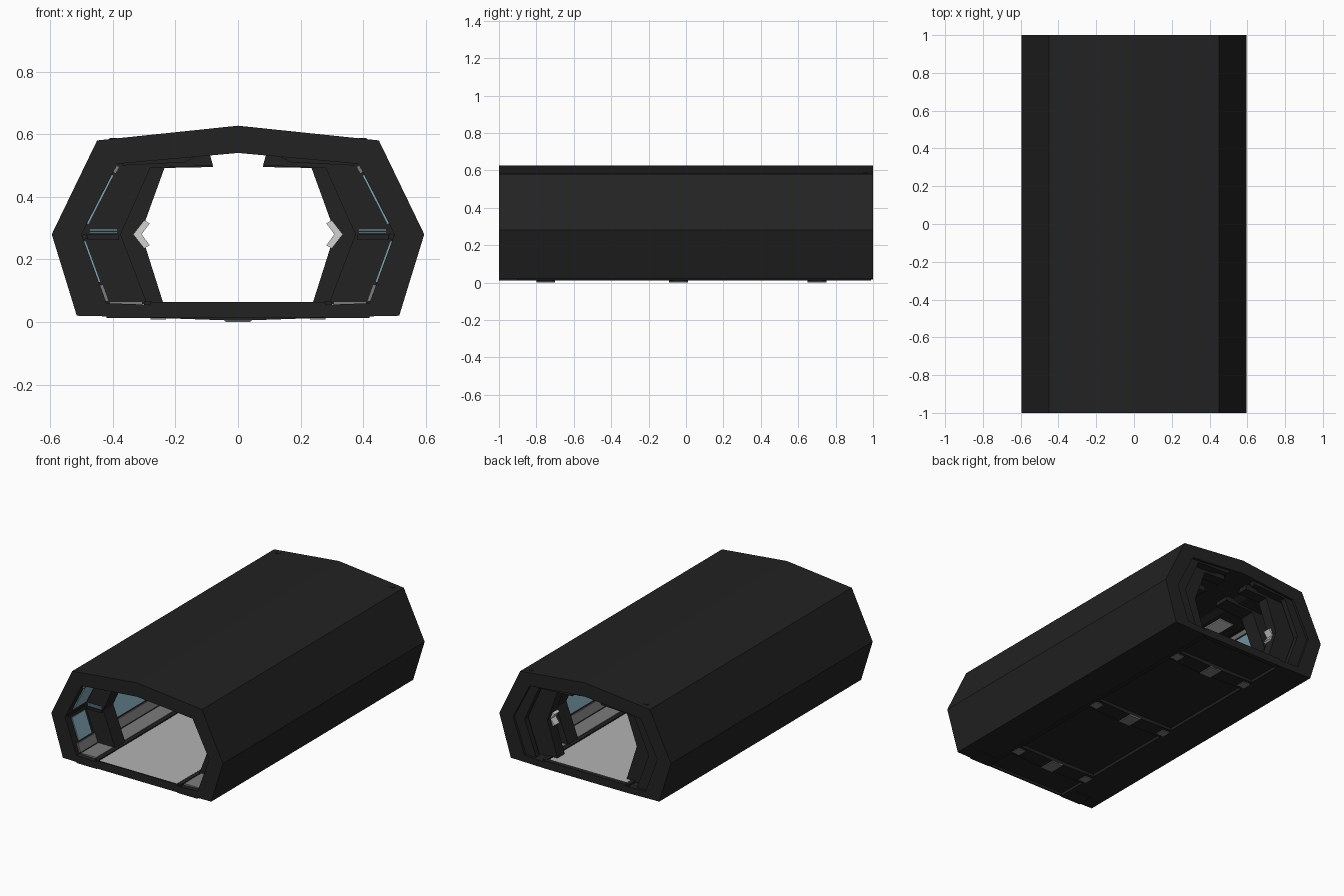
import bpy, bmesh, math
from mathutils import Vector

if "Cube" in bpy.data.objects:
    bpy.data.objects.remove(bpy.data.objects["Cube"])


def material(name, rgb):
    m = bpy.data.materials.new(name)
    m.diffuse_color = (*rgb, 1)
    m.use_nodes = True
    m.node_tree.nodes["Principled BSDF"].inputs["Base Color"].default_value = m.diffuse_color
    return m


DARK = material("near_black", (0.016, 0.016, 0.016))
GREY = material("mid_grey", (0.2, 0.2, 0.2))
FLOOR = material("floor_grey", (0.45, 0.45, 0.45))
LIGHT = material("lamp_white", (0.65, 0.65, 0.63))
GLASS = material("glass_blue", (0.22, 0.39, 0.47))


def finish(name, bm, mat):
    bmesh.ops.recalc_face_normals(bm, faces=bm.faces)
    me = bpy.data.meshes.new(name)
    bm.to_mesh(me)
    bm.free()
    me.materials.append(mat)
    ob = bpy.data.objects.new(name, me)
    bpy.context.collection.objects.link(ob)
    return ob


def add_band(bm, outer, inner, y0, y1):
    """Thick strip between two matching xz chains, extruded along y."""
    rows = [[bm.verts.new((p[0], y, p[1])) for p in chain]
            for y in (y0, y1) for chain in (outer, inner)]
    loop = [rows[0], rows[1], rows[3], rows[2]]
    for a, b in zip(loop, loop[1:] + loop[:1]):
        for i in range(len(outer) - 1):
            bm.faces.new((a[i], a[i + 1], b[i + 1], b[i]))
    for i in (0, -1):
        bm.faces.new([r[i] for r in loop])


def flip(chain):
    return [(-x, z) for x, z in chain]


def band(name, outer, inner, y0, y1, mat, mirror=True):
    bm = bmesh.new()
    add_band(bm, outer, inner, y0, y1)
    if mirror:
        add_band(bm, flip(outer), flip(inner), y0, y1)
    return finish(name, bm, mat)


def box(name, x0, x1, y0, y1, z0, z1, mat, mirror=False):
    return band(name, [(x0, z1), (x1, z1)], [(x0, z0), (x1, z0)], y0, y1, mat, mirror)


def wall_plate(name, a, b, t0, t1, d0, d1, y0, y1, mat):
    """Plate on the wall segment a-b, raised from d0 to d1 toward the middle."""
    a, b = Vector(a), Vector(b)
    d = (b - a).normalized()
    n = Vector((-d.y, d.x))
    if n.x > 0:
        n = -n
    p, q = a.lerp(b, t0), a.lerp(b, t1)
    band(name, [p + n * d0, q + n * d0], [p + n * d1, q + n * d1], y0, y1, mat)


# outer hull, open along the bottom centre
half_out = [(0.45, 0.58), (0.595, 0.28), (0.515, 0.02), (0.28, 0.015)]
half_in = [(0.385, 0.505), (0.5, 0.28), (0.42, 0.06), (0.28, 0.055)]
outer = flip(half_out)[::-1] + [(0, 0.627)] + half_out
inner = flip(half_in)[::-1] + [(0, 0.54)] + half_in
band("hull", outer, inner, -1, 1, DARK, False)

# floor deck
box("floor_base", -0.285, 0.285, -1, 1, 0.03, 0.055, DARK)
box("floor_panel", -0.27, 0.27, -0.995, 0.97, 0.055, 0.063, FLOOR)
box("floor_front_lip", -0.28, 0.28, -1, -0.99, 0.015, 0.064, DARK)
box("floor_back_lip", -0.28, 0.28, 0.97, 1, 0.015, 0.064, DARK)

# structural ribs with a floor beam under each
rib_out = [(0.09, 0.535), (0.39, 0.51), (0.51, 0.28), (0.43, 0.05)]
rib_in = [(0.08, 0.5), (0.28, 0.492), (0.375, 0.28), (0.29, 0.058)]
RIBS = (-0.75, -0.04, 0.70)
for y in RIBS:
    band("rib", rib_out, rib_in, y - 0.05, y + 0.05, DARK)
    band("floor_beam", [(-0.29, 0.05), (0, 0.05), (0.29, 0.05)],
         [(-0.29, 0.014), (0, 0.004), (0.29, 0.014)], y - 0.05, y + 0.05, DARK, False)
    box("beam_plate", -0.04, 0.04, y - 0.05, y + 0.05, 0, 0.008, GREY)
    box("beam_end_plate", 0.23, 0.28, y - 0.03, y + 0.03, 0.008, 0.016, GREY, True)
    # glowing strips on the front of the rib
    for z in (0.282, 0.291):
        box("rib_strip", 0.385, 0.475, y - 0.056, y - 0.049, z, z + 0.006, GLASS, True)
    box("rib_ledge", 0.38, 0.48, y - 0.06, y + 0.06, 0.262, 0.279, DARK, True)

# stepped back frames
band("back_outer_frame", rib_out, [(0.1, 0.51), (0.33, 0.5), (0.43, 0.28), (0.35, 0.06)],
     0.95, 0.985, DARK)
band("back_inner_frame", rib_out, [(0.08, 0.495), (0.235, 0.492), (0.31, 0.285), (0.24, 0.064)],
     0.86, 0.93, DARK)

# lamps on the inner edge of the back frame
band("lamp", [(0.3, 0.325), (0.335, 0.28), (0.3, 0.235)],
     [(0.282, 0.315), (0.308, 0.28), (0.282, 0.245)], 0.85, 0.9, LIGHT)

# wall bays between the ribs: grey linings, blue windows, sills
top, mid, low = half_in[0], half_in[1], half_in[2]
edges = [-0.97] + [v for y in RIBS for v in (y - 0.05, y + 0.05)] + [0.86]
for y0, y1 in zip(edges[::2], edges[1::2]):
    wall_plate("lower_window", low, mid, 0.3, 0.9, 0, 0.006, y0 + 0.02, y1 - 0.02, GLASS)
    wall_plate("upper_window", top, mid, 0.15, 0.85, 0, 0.006, y0 + 0.02, y1 - 0.02, GLASS)
    wall_plate("lower_lining", low, mid, 0.02, 0.26, 0, 0.01, y0, y1, GREY)
    wall_plate("upper_lining", top, mid, 0.02, 0.12, 0, 0.01, y0, y1, GREY)
    wall_plate("window_sill", low, mid, 0.92, 0.99, 0, 0.015, y0, y1, DARK)
    box("side_walkway", 0.305, 0.41, y0, y1, 0.055, 0.066, GREY, True)
    # long bays get ceiling lamps
    if y1 - y0 > 0.4:
        box("ceiling_lamp", 0.2, 0.3, y0 + 0.1, y1 - 0.1, 0.502, 0.52, LIGHT, True)

# ceiling side beams along the whole length
band("ceiling_beam", [(0.12, 0.535), (0.37, 0.515)], [(0.17, 0.51), (0.37, 0.5)],
     -0.95, 0.95, DARK)

# skids under the hull beside the floor recess
box("front_skid", 0.28, 0.42, -1, -0.9, 0.012, 0.05, DARK, True)
box("edge_rail", 0.275, 0.3, -0.99, 0.99, 0.012, 0.066, DARK, True)
# small catches at the back top and back corners
box("back_catch", 0.385, 0.41, 0.95, 0.97, 0.575, 0.588, DARK, True)
